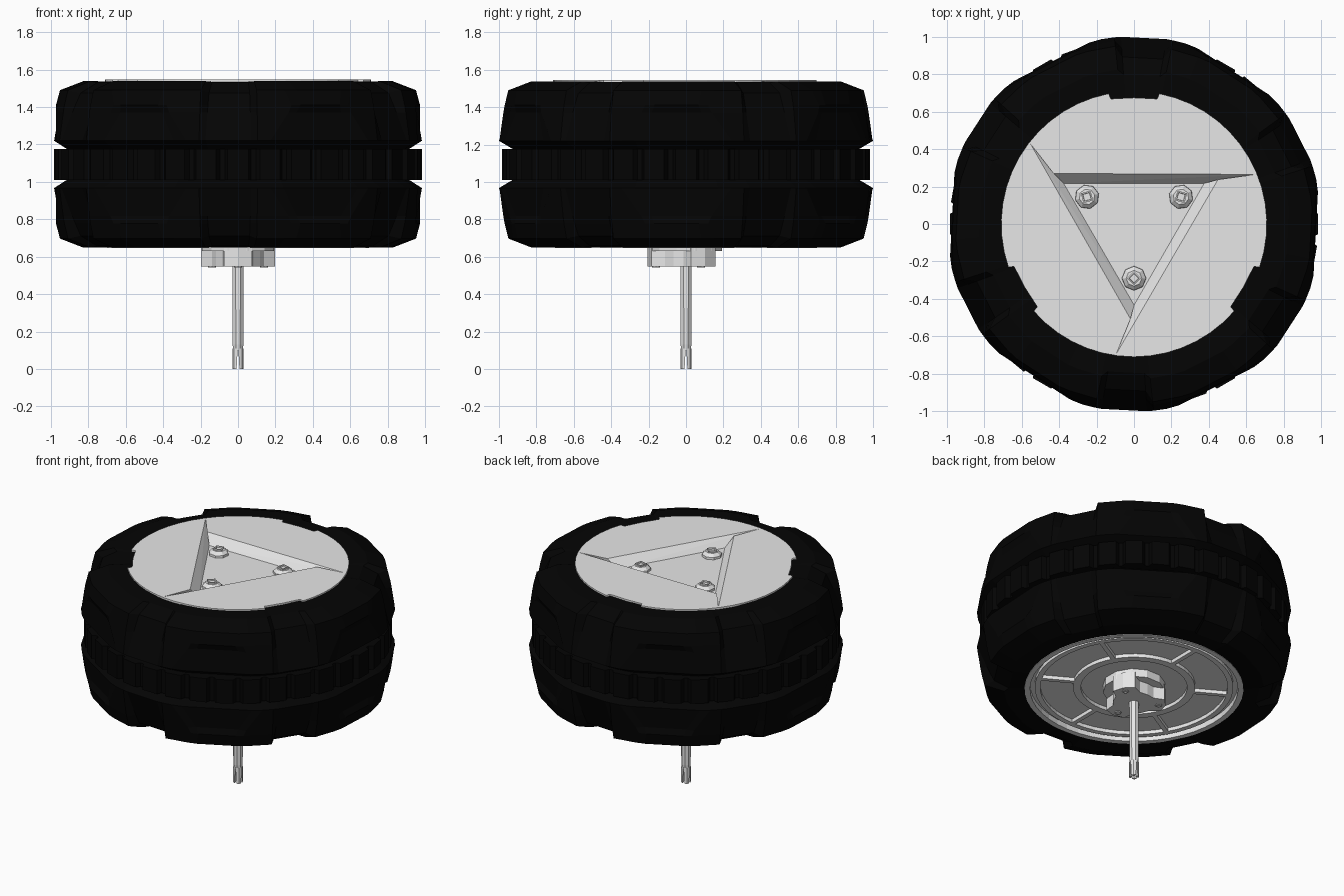
import bpy, bmesh, math
from mathutils import Vector, Matrix

if "Cube" in bpy.data.objects:
    bpy.data.objects.remove(bpy.data.objects["Cube"])


def material(name, rgb):
    m = bpy.data.materials.new(name)
    m.diffuse_color = (*rgb, 1)
    m.use_nodes = True
    m.node_tree.nodes["Principled BSDF"].inputs["Base Color"].default_value = m.diffuse_color
    return m


BLACK = material("black_rubber", (0.0012, 0.0012, 0.0012))
GREY = material("light_grey_plastic", (0.8, 0.8, 0.8))


def finish(name, bm, mat):
    bmesh.ops.recalc_face_normals(bm, faces=bm.faces)
    me = bpy.data.meshes.new(name)
    bm.to_mesh(me)
    bm.free()
    me.materials.append(mat)
    ob = bpy.data.objects.new(name, me)
    bpy.context.collection.objects.link(ob)
    return ob


def polar(r, deg, z):
    a = math.radians(deg)
    return Vector((r * math.cos(a), r * math.sin(a), z))


def loft(bm, rings, loop=False, caps=True):
    """Skin a stack of equal-length rings; loop joins last to first."""
    vs = [[bm.verts.new(p) for p in ring] for ring in rings]
    n = len(vs[0])
    pairs = list(zip(vs, vs[1:])) + ([(vs[-1], vs[0])] if loop else [])
    for a, b in pairs:
        for i in range(n):
            j = (i + 1) % n
            bm.faces.new((a[i], a[j], b[j], b[i]))
    if caps and not loop:
        bm.faces.new(vs[0])
        bm.faces.new(vs[-1])


def circle(r, z, n, phase=0, at=(0, 0)):
    return [polar(r, phase + 360 * i / n, z) + Vector((*at, 0)) for i in range(n)]


def lathe(name, profile, n, mat, loop=False, phase=0):
    bm = bmesh.new()
    loft(bm, [circle(r, z, n, phase) for r, z in profile], loop)
    return finish(name, bm, mat)


# Tyre halves: shallow trapezoid recesses in each block, notched shoulders between
# row = radius, z, recess outer / inner half angle, recess depth, notch in r, notch in z
ROWS = [(0.83, 1.538, 12, 8, 0, 0.03, 0.008), (0.955, 1.49, 12, 8, 0, 0.06, 0.015),
        (0.975, 1.41, 10, 7, 0, 0.05, 0), (0.982, 1.37, 11, 8, 0.022, 0.04, 0),
        (1.003, 1.22, 17, 13, 0.005, 0, 0), (0.93, 1.177, 17, 13, 0, 0, 0),
        (0.90, 1.10, 12, 8, 0, 0, 0)]
for name, flip, bead in (("tyre_outer_half", False, 0.66), ("tyre_inner_half", True, 0.695)):
    bm = bmesh.new()
    rings = []
    for r, z, ho, hi, depth, nr, nz in [(bead, 1.10, 12, 8, 0, 0, 0),
                                        (bead, 1.535, 12, 8, 0, 0, 0)] + ROWS:
        ring = []
        for k in range(6):
            for a, dr, dz in ((-23, nr, nz), (-21, 0, 0), (-ho, 0, 0), (-hi, depth, 0),
                              (hi, depth, 0), (ho, 0, 0), (21, 0, 0), (23, nr, nz)):
                h = z - dz
                ring.append(polar(r - dr, 60 * k - 3 + a, 2.187 - h if flip else h))
        rings.append(ring)
    loft(bm, rings, loop=True)
    finish(name, bm, BLACK)

# Toothed centre band
bm = bmesh.new()
rings = []
for z in (1.01, 1.177):
    rings.append([polar(r, 360 * k / 36 + a, z) for k in range(36)
                  for a, r in ((-3.2, 0.985), (3.2, 0.985), (4.2, 0.955), (5.8, 0.955))])
loft(bm, rings)
finish("centre_tread_band", bm, BLACK)

# Hub cap: notched disc with a pinwheel triangular recess
TOP, FLOOR = 1.546, 1.485
bm = bmesh.new()
outline = []
for k in range(3):
    c = 90 + 120 * k
    outline += [(0.71, c - 11), (0.68, c - 10.5), (0.675, c), (0.68, c + 10.5)]
    outline += [(0.71, c + 11 + 98 * i / 14) for i in range(14)]
upper = [bm.verts.new(polar(r, a, TOP)) for r, a in outline]
lower = [bm.verts.new(polar(r, a, 1.50)) for r, a in outline]
n = len(upper)
edges = [bm.edges.new((upper[i], upper[(i + 1) % n])) for i in range(n)]
tips, elbows, corners = [], [], []
for k in range(3):
    rot = Matrix.Rotation(math.radians(120 * k), 3, 'Z')
    tips.append(bm.verts.new(rot @ Vector((0.65, 0.265, TOP))))
    elbows.append(bm.verts.new(rot @ Vector((-0.43, 0.27, TOP))))
    corners.append(bm.verts.new(rot @ Vector((0.375, 0.217, FLOOR))))
for k in range(3):
    edges.append(bm.edges.new((tips[k], elbows[k])))
    edges.append(bm.edges.new((elbows[k], tips[(k + 1) % 3])))
bmesh.ops.triangle_fill(bm, edges=edges, use_beauty=True, normal=(0, 0, 1))
for i in range(n):
    j = (i + 1) % n
    bm.faces.new((upper[i], lower[i], lower[j], upper[j]))
for k in range(3):
    m = (k + 1) % 3
    bm.faces.new((tips[k], elbows[k], corners[m]))
    bm.faces.new((tips[k], corners[m], corners[k]))
    bm.faces.new((elbows[k], tips[m], corners[m]))
bm.faces.new(corners)
finish("hub_cap", bm, GREY)

# Cap bolts: octagonal collar, raised rim and sunken socket
for k in range(3):
    p = polar(0.29, 30 + 120 * k, 0)
    at, ph = (p.x, p.y), 30 + 120 * k
    bm = bmesh.new()
    loft(bm, [circle(r, z, 8, ph, at) for r, z in
              ((0.066, FLOOR - 0.01), (0.064, FLOOR + 0.015), (0.042, FLOOR + 0.035))])
    finish(f"cap_bolt_{k + 1}", bm, GREY)
    bm = bmesh.new()
    loft(bm, [circle(r, z, 4, ph, at) for r, z in
              ((0.038, FLOOR + 0.03), (0.038, FLOOR + 0.045),
               (0.028, FLOOR + 0.045), (0.025, FLOOR + 0.037))])
    finish(f"bolt_socket_{k + 1}", bm, GREY)

# Inner wheel disc with concentric ribs and spokes
lathe("inner_disc", [(0.70, 0.685), (0.70, 0.74)], 48, GREY)
for name, r0, r1, z in (("rim_ring", 0.665, 0.70, 0.648), ("outer_rib", 0.60, 0.635, 0.66),
                        ("inner_rib", 0.34, 0.39, 0.66)):
    lathe(name, [(r0, z), (r1, z), (r1, 0.70), (r0, 0.70)], 48, GREY, loop=True)
for k in range(6):
    bm = bmesh.new()
    bmesh.ops.create_cube(bm, size=1, matrix=Matrix.Rotation(math.radians(30 + 60 * k), 4, 'Z')
                          @ Matrix.Translation((0.495, 0, 0.68))
                          @ Matrix.Diagonal((0.24, 0.03, 0.04, 1)))
    finish(f"spoke_rib_{k + 1}", bm, GREY)

# Hub: base flange and three-lobed boss
lathe("hub_flange", [(0.20, 0.63), (0.20, 0.70)], 12, GREY, phase=15)
bm = bmesh.new()
rings = []
for z in (0.547, 0.66):
    rings.append([polar(r, 30 + 120 * k + a, z) for k in range(3)
                  for a, r in ((-36, 0.14), (-22, 0.2), (0, 0.205), (22, 0.2),
                               (36, 0.14), (60, 0.135))])
loft(bm, rings)
finish("hub_boss", bm, GREY)
for k in range(3):
    p = polar(0.16, 30 + 120 * k, 0)
    bm = bmesh.new()
    loft(bm, [circle(r, z, 8, 0, (p.x, p.y)) for r, z in
              ((0.022, 0.56), (0.022, 0.542), (0.013, 0.542), (0.013, 0.546))])
    finish(f"boss_pin_{k + 1}", bm, GREY)

# Axle with a four-pronged split end
lathe("axle", [(0.028, 0.1), (0.031, 0.13), (0.032, 0.58)], 8, GREY, phase=22.5)
for k in range(4):
    bm = bmesh.new()
    c = 45 + 90 * k
    loft(bm, [[polar(0.012, c, z), polar(0.03, c - w, z), polar(0.031, c, z),
               polar(0.03, c + w, z)] for z, w in ((0.0, 30), (0.11, 42))])
    finish(f"axle_prong_{k + 1}", bm, GREY)
